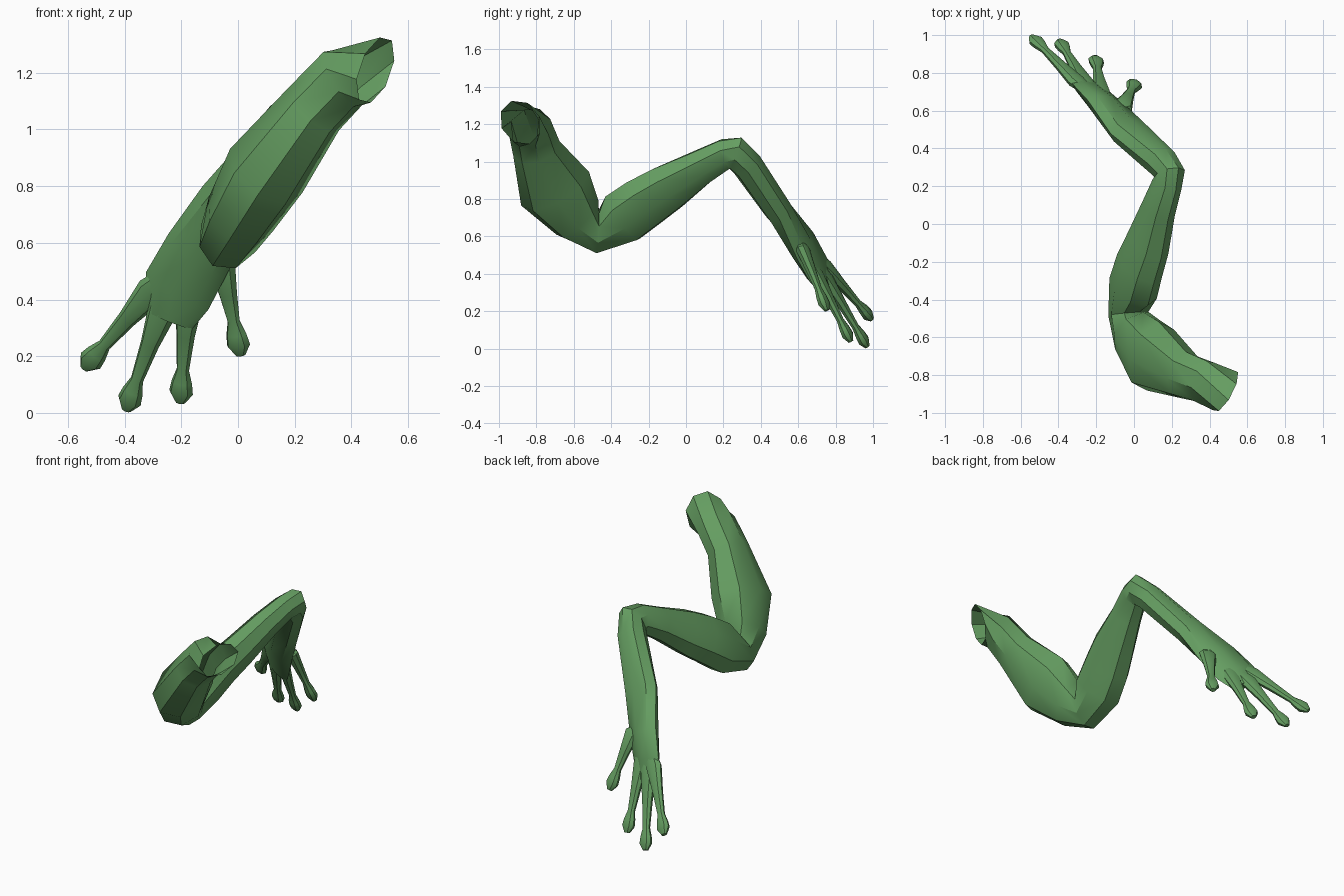
import bpy, bmesh, math
from mathutils import Vector as V

if "Cube" in bpy.data.objects:
    bpy.data.objects.remove(bpy.data.objects["Cube"])

green = bpy.data.materials.new("frog_green")
green.diffuse_color = (0.13, 0.34, 0.12, 1)
green.use_nodes = True
green.node_tree.nodes["Principled BSDF"].inputs["Base Color"].default_value = green.diffuse_color


def loft(name, rings, sides, cap_start=True, start_t=None):
    """rings: (centre, side direction, half width along side, half depth)"""
    bm = bmesh.new()
    cs = [V(r[0]) for r in rings]
    loops = []
    for i, (c, side, w, d) in enumerate(rings):
        before = (cs[i] - cs[i - 1]).normalized() if i else V()
        after = (cs[i + 1] - cs[i]).normalized() if i + 1 < len(cs) else V()
        t = (before + after).normalized()
        if i == 0 and start_t:
            t = V(start_t).normalized()
        u = V(side)
        u = (u - t * u.dot(t)).normalized()
        v = t.cross(u)
        loops.append([bm.verts.new(cs[i] + u * w * math.cos(k * math.tau / sides)
                                   + v * d * math.sin(k * math.tau / sides))
                      for k in range(sides)])
    for a, b in zip(loops, loops[1:]):
        for k in range(sides):
            j = (k + 1) % sides
            bm.faces.new((a[k], a[j], b[j], b[k]))
    bm.faces.new(loops[-1])
    if cap_start:
        bm.faces.new(loops[0][::-1])
    bmesh.ops.recalc_face_normals(bm, faces=bm.faces)
    me = bpy.data.meshes.new(name)
    bm.to_mesh(me)
    bm.free()
    me.materials.append(green)
    ob = bpy.data.objects.new(name, me)
    bpy.context.collection.objects.link(ob)
    bpy.context.view_layer.objects.active = ob
    ob.select_set(True)
    bpy.ops.object.shade_smooth_by_angle(angle=math.radians(38))
    ob.select_set(False)
    return ob


# Leg: thigh, knee, shank, ankle and palm lie nearly in one plane with normal N
N = (0.85, 0.1, -0.51)
leg = [
    ((0.485, -0.885, 1.21), N, 0.125, 0.125),   # open hip end
    ((0.37, -0.835, 1.18), N, 0.12, 0.12),
    ((0.265, -0.80, 1.07), N, 0.118, 0.13),
    ((0.10, -0.70, 0.855), N, 0.15, 0.205),     # thigh
    ((0.01, -0.58, 0.70), N, 0.128, 0.15),
    ((-0.03, -0.475, 0.62), N, 0.105, 0.118),   # knee
    ((-0.005, -0.34, 0.70), N, 0.115, 0.165),
    ((0.03, -0.22, 0.785), N, 0.11, 0.16),      # shank
    ((0.075, -0.10, 0.86), N, 0.10, 0.145),
    ((0.13, 0.08, 0.97), N, 0.085, 0.105),
    ((0.175, 0.21, 1.04), N, 0.075, 0.09),
    ((0.19, 0.265, 1.045), N, 0.075, 0.10),     # ankle
    ((0.15, 0.325, 0.985), N, 0.085, 0.085),
    ((-0.03, 0.49, 0.745), N, 0.11, 0.075),     # tarsus
    ((-0.145, 0.625, 0.555), (0.85, -0.35, -0.37), 0.13, 0.058),
    ((-0.215, 0.70, 0.43), (0.87, -0.45, -0.12), 0.135, 0.042),
    ((-0.24, 0.745, 0.33), (0.9, -0.42, 0.0), 0.09, 0.025),
]
loft("leg", leg, 8, cap_start=False, start_t=(-0.83, 0.45, 0.3))

# Toes with round pads: (root, pad centre); each starts buried in the palm
toes = [
    ((-0.305, 0.755, 0.43), (-0.515, 0.965, 0.19)),
    ((-0.265, 0.755, 0.37), (-0.38, 0.945, 0.052)),
    ((-0.175, 0.70, 0.40), (-0.20, 0.86, 0.082)),
    ((-0.058, 0.625, 0.53), (0.0, 0.735, 0.25)),
]
W = (0.9, -0.4, 0.1)
for i, (root, pad) in enumerate(toes):
    r, p = V(root), V(pad)
    d = (p - r).normalized()
    loft(f"toe_{i + 1}", [
        (r.lerp(V((-0.12, 0.60, 0.60)), 0.45), W, 0.03, 0.02),
        (r, W, 0.055, 0.034),
        (r.lerp(p, 0.4), W, 0.034, 0.027),
        (p - d * 0.08, W, 0.023, 0.02),
        (p - d * 0.03, W, 0.038, 0.028),
        (p + d * 0.01, W, 0.044, 0.031),
        (p + d * 0.05, W, 0.018, 0.014),
    ], 8)
